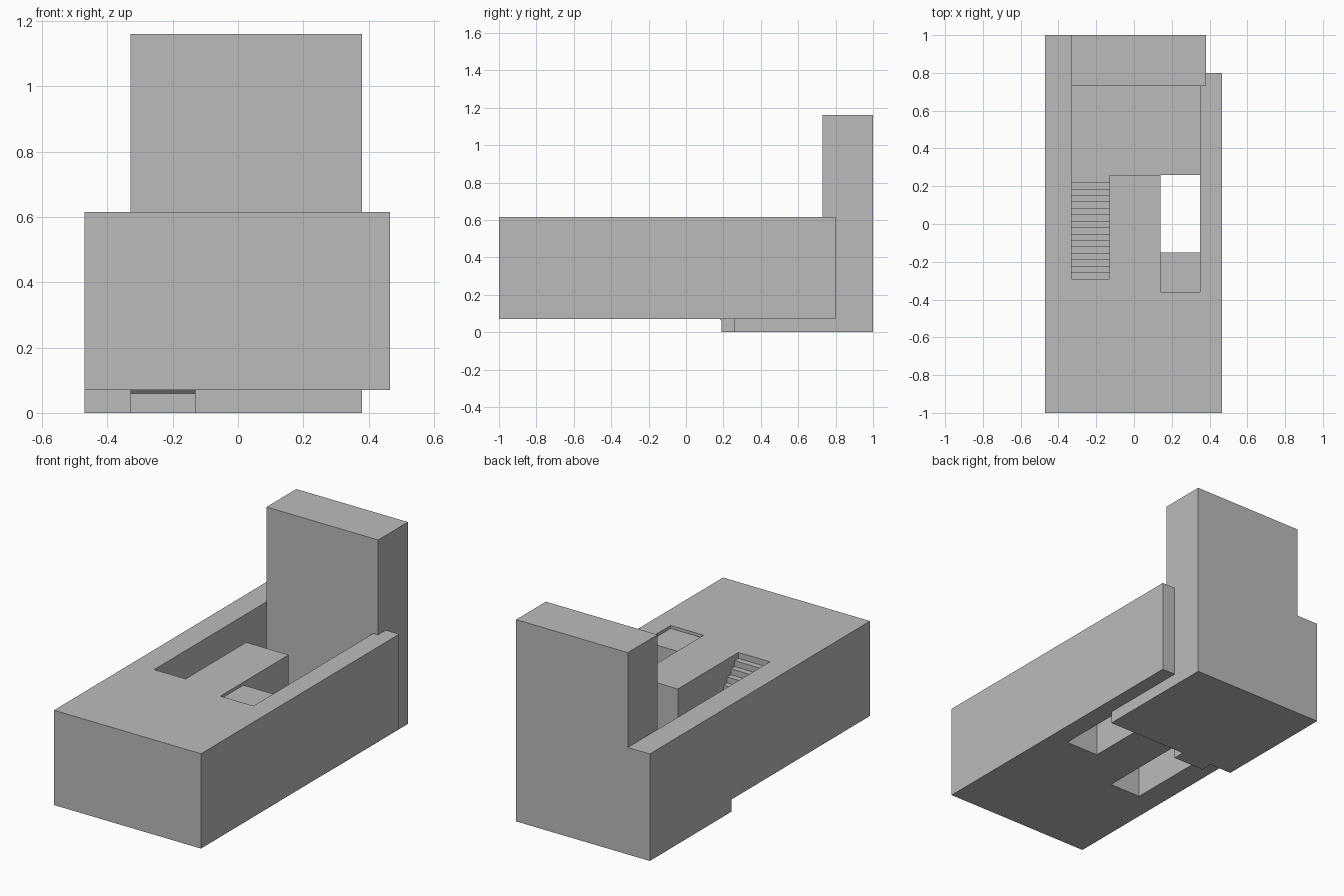
import bpy
import bmesh
from mathutils import Vector

cube = bpy.data.objects.get("Cube")
if cube:
    bpy.data.objects.remove(cube, do_unlink=True)

grey = bpy.data.materials.new("plain grey")
grey.use_nodes = True
colour = (0.5, 0.5, 0.5, 1)
grey.diffuse_color = colour
grey.node_tree.nodes["Principled BSDF"].inputs["Base Color"].default_value = colour


def prism(name, outline, axis, start, end):
    """Extrude a closed outline along x (outline is y, z) or z (outline is x, y)."""
    bm = bmesh.new()
    if axis == "x":
        verts = [bm.verts.new((start, a, b)) for a, b in outline]
        shift = Vector((end - start, 0, 0))
    else:
        verts = [bm.verts.new((a, b, start)) for a, b in outline]
        shift = Vector((0, 0, end - start))
    face = bm.faces.new(verts)
    grown = bmesh.ops.extrude_face_region(bm, geom=[face], use_keep_orig=True)
    moved = [v for v in grown["geom"] if isinstance(v, bmesh.types.BMVert)]
    bmesh.ops.translate(bm, verts=moved, vec=shift)
    bmesh.ops.recalc_face_normals(bm, faces=bm.faces)
    mesh = bpy.data.meshes.new(name)
    bm.to_mesh(mesh)
    bm.free()
    mesh.materials.append(grey)
    obj = bpy.data.objects.new(name, mesh)
    bpy.context.collection.objects.link(obj)
    return obj


def rectangle(x0, x1, y0, y1):
    return [(x0, y0), (x1, y0), (x1, y1), (x0, y1)]


OUT_R, OUT_L = -0.47, 0.465      # outer sides
IN_R, IN_L = -0.33, 0.35         # inner faces of the side walls
STAIR_L, SHAFT_R = -0.13, 0.14   # sides of the central pier
TOWER_L = 0.38
FLOOR, DECK = 0.07, 0.615

# Main body: deck, side walls and central pier around two open wells
body = prism("main_body", [
    (OUT_R, -1), (OUT_L, -1), (OUT_L, 0.8), (IN_L, 0.8),
    (IN_L, -0.15), (SHAFT_R, -0.15), (SHAFT_R, 0.26), (STAIR_L, 0.26),
    (STAIR_L, -0.35), (IN_R, -0.35), (IN_R, 1), (OUT_R, 1)],
    "z", FLOOR, DECK)

# Shallow ledge in front of the open shaft
cutter = prism("ledge_cutter", rectangle(SHAFT_R, IN_L, -0.36, -0.1),
               "z", DECK - 0.017, DECK + 0.1)
cutter.hide_render = True
cutter.hide_viewport = True
cutter.display_type = "WIRE"
cut = body.modifiers.new("ledge", "BOOLEAN")
cut.operation = "DIFFERENCE"
cut.solver = "EXACT"
cut.object = cutter

# Floor slab beneath the rear court
prism("floor_slab", rectangle(OUT_R, TOWER_L, 0.26, 1), "z", 0, FLOOR)

# Tall rear block
prism("rear_tower", rectangle(IN_R, TOWER_L, 0.73, 1), "z", 0, 1.16)

# Staircase with a sloping underside
steps = 16
top_y, foot_y = -0.29, 0.22
tread = (foot_y - top_y) / (steps - 1)
rise = (DECK - FLOOR) / steps
profile = [(0.26, 0), (0.19, 0), (0.19, 0.06), (-0.335, 0.585),
           (-0.35, 0.585), (-0.35, DECK)]
for i in range(steps):
    y = top_y + tread * i
    profile += [(y, DECK - rise * i), (y, DECK - rise * (i + 1))]
profile.append((0.26, FLOOR))
prism("staircase", profile, "x", IN_R, STAIR_L)
